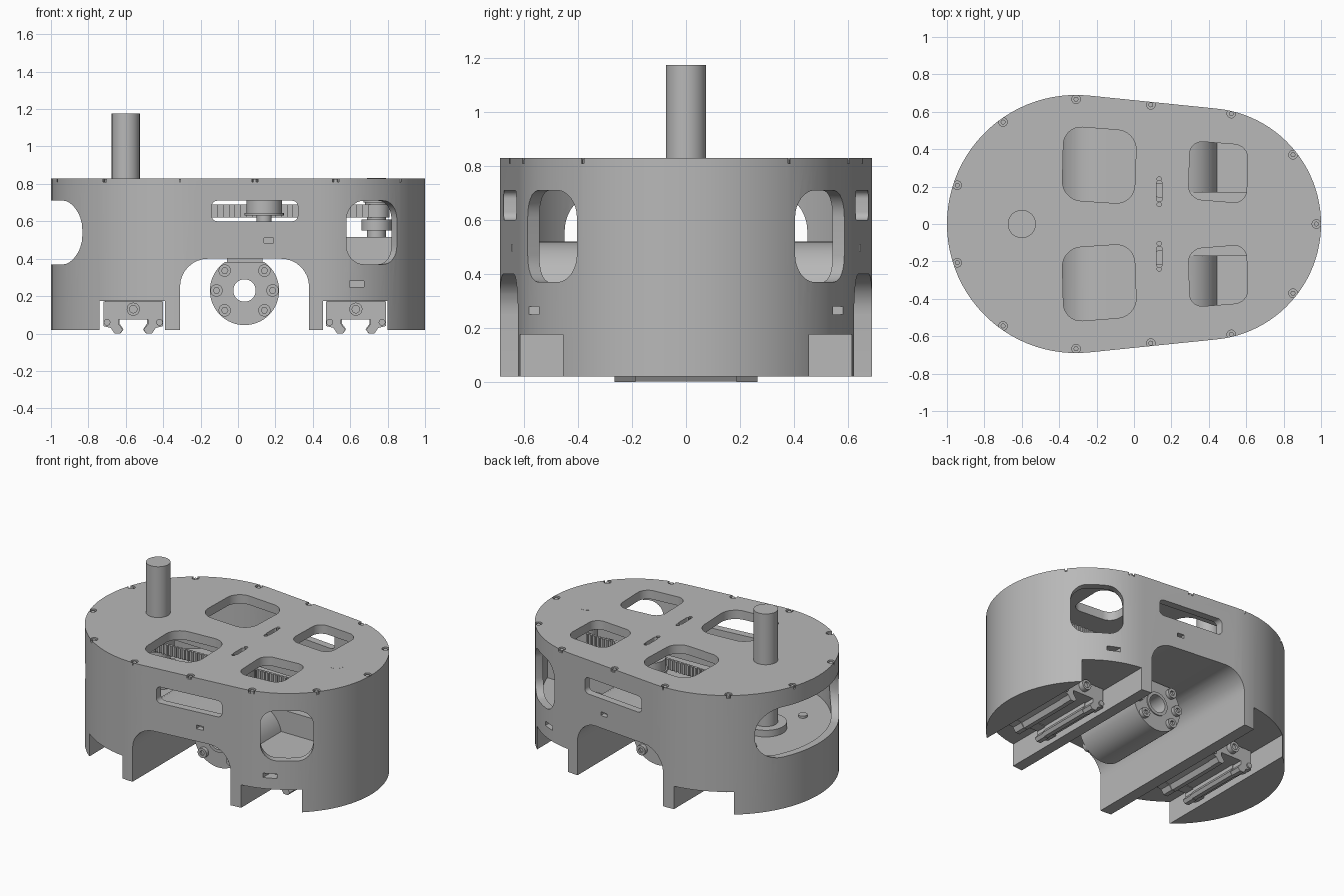
import bpy, bmesh
from math import sin, cos, pi, asin, radians
from mathutils import Vector, Matrix

cube = bpy.data.objects.get("Cube")
if cube:
    bpy.data.objects.remove(cube)

grey = bpy.data.materials.new("machined grey")
grey.use_nodes = True
colour = (0.48, 0.48, 0.48, 1)
grey.diffuse_color = colour
grey.node_tree.nodes["Principled BSDF"].inputs["Base Color"].default_value = colour


def finish(name, bm):
    bmesh.ops.recalc_face_normals(bm, faces=bm.faces)
    mesh = bpy.data.meshes.new(name)
    bm.to_mesh(mesh)
    bm.free()
    mesh.materials.append(grey)
    ob = bpy.data.objects.new(name, mesh)
    bpy.context.scene.collection.objects.link(ob)
    return ob


def prism(name, pts, a, b, axis="z"):
    """Extrude a flat profile from a to b along an axis."""
    place = {"x": lambda u, v, w: (w, u, v),
             "y": lambda u, v, w: (u, w, v),
             "z": lambda u, v, w: (u, v, w)}[axis]
    bm = bmesh.new()
    face = bm.faces.new([bm.verts.new(place(u, v, a)) for u, v in pts])
    ext = bmesh.ops.extrude_face_region(bm, geom=[face])
    move = Vector(place(0, 0, b - a))
    bmesh.ops.translate(bm, vec=move,
                        verts=[e for e in ext["geom"] if isinstance(e, bmesh.types.BMVert)])
    return finish(name, bm)


def rounded(corners, radii, steps=8):
    """Polygon with rounded corners."""
    pts, n = [], len(corners)
    for i, r in enumerate(radii):
        c = Vector(corners[i])
        if not r:
            pts.append(tuple(c))
            continue
        ua = (Vector(corners[i - 1]) - c).normalized()
        ub = (Vector(corners[(i + 1) % n]) - c).normalized()
        for k in range(steps + 1):
            t = pi / 2 * k / steps
            pts.append(tuple(c + ua * r * (1 - sin(t)) + ub * r * (1 - cos(t))))
    return pts


def rect(x0, x1, z0, z1, r=0.0, r_top=None):
    top = r if r_top is None else r_top
    return rounded([(x0, z0), (x1, z0), (x1, z1), (x0, z1)], [r, r, top, top])


def circle(x, y, r, n=32):
    return [(x + r * cos(2 * pi * i / n), y + r * sin(2 * pi * i / n)) for i in range(n)]


def hull(xa, ra, xb, rb, n=48):
    """Outline around two circles on the x axis."""
    t = pi / 2 - asin((ra - rb) / (xb - xa))
    right = [-t + 2 * t * i / n for i in range(n + 1)]
    left = [t + (2 * pi - 2 * t) * i / n for i in range(n + 1)]
    return ([(xb + rb * cos(a), rb * sin(a)) for a in right]
            + [(xa + ra * cos(a), ra * sin(a)) for a in left])


def cut(ob, *tools):
    for tool in tools:
        tool.hide_render = True
        mod = ob.modifiers.new("cut", "BOOLEAN")
        mod.operation, mod.solver, mod.object = "DIFFERENCE", "EXACT", tool
        with bpy.context.temp_override(object=ob, active_object=ob):
            bpy.ops.object.modifier_apply(modifier=mod.name)
        bpy.data.objects.remove(tool)


def shell(inset):
    return hull(-0.31, 0.69 - inset, 0.38, 0.62 - inset)


# Housing with an inner cavity that leaves a tunnel cover and a pulley plinth
housing = prism("housing", shell(0), 0.02, 0.83)
cavity = prism("cavity", shell(0.05), 0.365, 0.77)
cut(cavity,
    prism("tunnel_cover", rect(-0.39, 0.45, 0.1, 0.52, 0, 0.2), -1, 1, "y"),
    prism("plinth", rect(0.3, 1.1, -0.17, 0.17), 0.2, 0.515))
cut(housing, cavity,
    prism("tunnel", rect(-0.31, 0.38, -0.1, 0.40, 0, 0.15), -1, 1, "y"),
    prism("left_notch", rect(-0.74, -0.39, -0.1, 0.175), -1, 1, "y"),
    prism("right_notch", rect(0.455, 0.80, -0.1, 0.175), -1, 1, "y"),
    prism("side_slot", rect(-0.14, 0.32, 0.60, 0.71, 0.03), -1, 1, "y"),
    prism("end_opening", rect(-0.45, 0.45, 0.37, 0.71, 0.15), -1.2, -0.7, "x"))

for s in (1, -1):
    # Diagonal side window
    window = prism("window", rect(-0.163, 0.163, 0.37, 0.71, 0.1), 0.48, 0.8, "x")
    window.data.transform(Matrix.Translation((0.38, 0, 0)) @ Matrix.Rotation(s * radians(56), 4, "Z"))
    large = [(-0.385, s * 0.13), (0.0, s * 0.105), (0.015, s * 0.495), (-0.375, s * 0.525)]
    small = [(0.29, s * 0.135), (0.6, s * 0.11), (0.61, s * 0.42), (0.3, s * 0.445)]
    cut(housing, window,
        prism("large_top_window", rounded(large, [0.1] * 4), 0.7, 0.9),
        prism("small_top_window", rounded(small, [0.07] * 4), 0.7, 0.9),
        prism("tension_slot", rect(0.12, 0.15, s * 0.175 - 0.055, s * 0.175 + 0.055, 0.012), 0.74, 0.9),
        prism("upper_port", rect(0.14, 0.19, 0.485, 0.51), s * 0.61, s * 0.8, "y"),
        prism("lower_port", rect(0.595, 0.675, 0.25, 0.28), s * 0.5, s * 0.8, "y"))
    for y in (0.105, 0.24):
        cut(housing, prism("pin_hole", circle(0.135, s * y, 0.012, 12), 0.8, 0.9))

# Rim screws in counterbores
rim = [(0.975, 0)]
for x, y in [(0.85, 0.37), (0.52, 0.59), (0.09, 0.637), (-0.31, 0.667), (-0.70, 0.545), (-0.945, 0.207)]:
    rim += [(x, y), (x, -y)]
for x, y in rim:
    cut(housing, prism("counterbore", circle(x, y, 0.023, 16), 0.81, 0.9))
    prism("rim_screw", circle(x, y, 0.013, 12), 0.8, 0.825)

# Drive shaft, bearings and pulleys
prism("drive_shaft", circle(-0.6, 0, 0.075, 48), 0.36, 1.175)
prism("shaft_collar", circle(-0.6, 0, 0.13, 48), 0.36, 0.41)
prism("drive_pulley", circle(-0.6, 0, 0.1, 48), 0.6, 0.72)
prism("driven_shaft", circle(0.74, 0, 0.05), 0.5, 0.8305)
prism("driven_pulley_lower", circle(0.74, 0, 0.08), 0.55, 0.61)
prism("driven_pulley_upper", circle(0.74, 0, 0.06), 0.62, 0.70)
prism("driven_pulley_flange", circle(0.74, 0, 0.07), 0.70, 0.715)
belt = prism("belt", hull(-0.6, 0.11, 0.74, 0.07), 0.62, 0.69)
cut(belt, prism("belt_inside", hull(-0.6, 0.098, 0.74, 0.058), 0.5, 0.8))

bm = bmesh.new()
for s in (1, -1):
    for i in range(42):
        x = -0.58 + 0.031 * i
        y = s * (0.112 - 0.04 * (x + 0.6) / 1.34)
        bmesh.ops.create_cube(bm, size=1, matrix=Matrix.Translation((x, y, 0.655))
                              @ Matrix.Diagonal((0.014, 0.012, 0.07, 1)))
finish("belt_teeth", bm)

for s in (1, -1):
    prism("idler", circle(0.14, s * 0.18, 0.095), 0.645, 0.72)
    prism("idler_flange", circle(0.14, s * 0.18, 0.105), 0.63, 0.645)
    prism("idler_axle", circle(0.14, s * 0.18, 0.04, 24), 0.60, 0.78)
    for x in (-0.69, -0.45):
        prism("floor_screw", circle(x, s * 0.27, 0.028, 20), 0.36, 0.38)

# Hollow motor in the tunnel, bolted at both ends
MX, MZ = 0.035, 0.23
motor = prism("motor", circle(MX, MZ, 0.185, 64), -0.26, 0.26, "y")
cut(motor, prism("bore", circle(MX, MZ, 0.06), -1, 1, "y"),
    prism("flat", rect(-1, 1, 0.382, 0.6), -1, 1, "y"))
prism("motor_mount", rect(-0.06, 0.13, 0.37, 0.42), -0.15, 0.15, "y")
for s in (1, -1):
    ring = prism("motor_ring", circle(MX, MZ, 0.08), s * 0.25, s * 0.267, "y")
    cut(ring, prism("bore", circle(MX, MZ, 0.06), -1, 1, "y"))
    for a in (0, 45, 135, 180, 225, 315):
        x, z = MX + 0.15 * cos(radians(a)), MZ + 0.15 * sin(radians(a))
        bolt = prism("motor_bolt", circle(x, z, 0.033, 20), s * 0.25, s * 0.285, "y")
        cut(bolt, prism("socket", circle(x, z, 0.017, 6), s * 0.27, s * 0.3, "y"))

# Rail carriages: grooved body with end caps and screws
half = [(0.16, 0.17), (0.16, 0.04), (0.12, 0.03), (0.10, 0), (0.07, 0),
        (0.055, 0.02), (0.078, 0.05), (0.078, 0.075)]
section = half + [(-x, z) for x, z in reversed(half)]
for cx in (-0.56, 0.63):
    prism("carriage_body", [(cx + x * 0.95, z * 1.03 + 0.002) for x, z in section], -0.19, 0.19, "y")
    for s in (1, -1):
        prism("carriage_end_cap", [(cx + x, z) for x, z in section], s * 0.188, s * 0.265, "y")
        nipple = prism("grease_nipple", circle(cx, 0.13, 0.035, 24), s * 0.25, s * 0.3, "y")
        cut(nipple, prism("socket", circle(cx, 0.13, 0.02, 16), s * 0.285, s * 0.32, "y"))
        for dx in (-0.14, 0.14):
            prism("cap_screw", circle(cx + dx, 0.06, 0.018, 16), s * 0.25, s * 0.275, "y")

# Smooth the round faces and keep the edges sharp
bpy.ops.object.select_all(action="DESELECT")
for ob in bpy.context.scene.objects:
    if ob.type == "MESH" and grey.name in ob.data.materials:
        ob.select_set(True)
        bpy.context.view_layer.objects.active = ob
bpy.ops.object.shade_smooth_by_angle(angle=radians(30))
